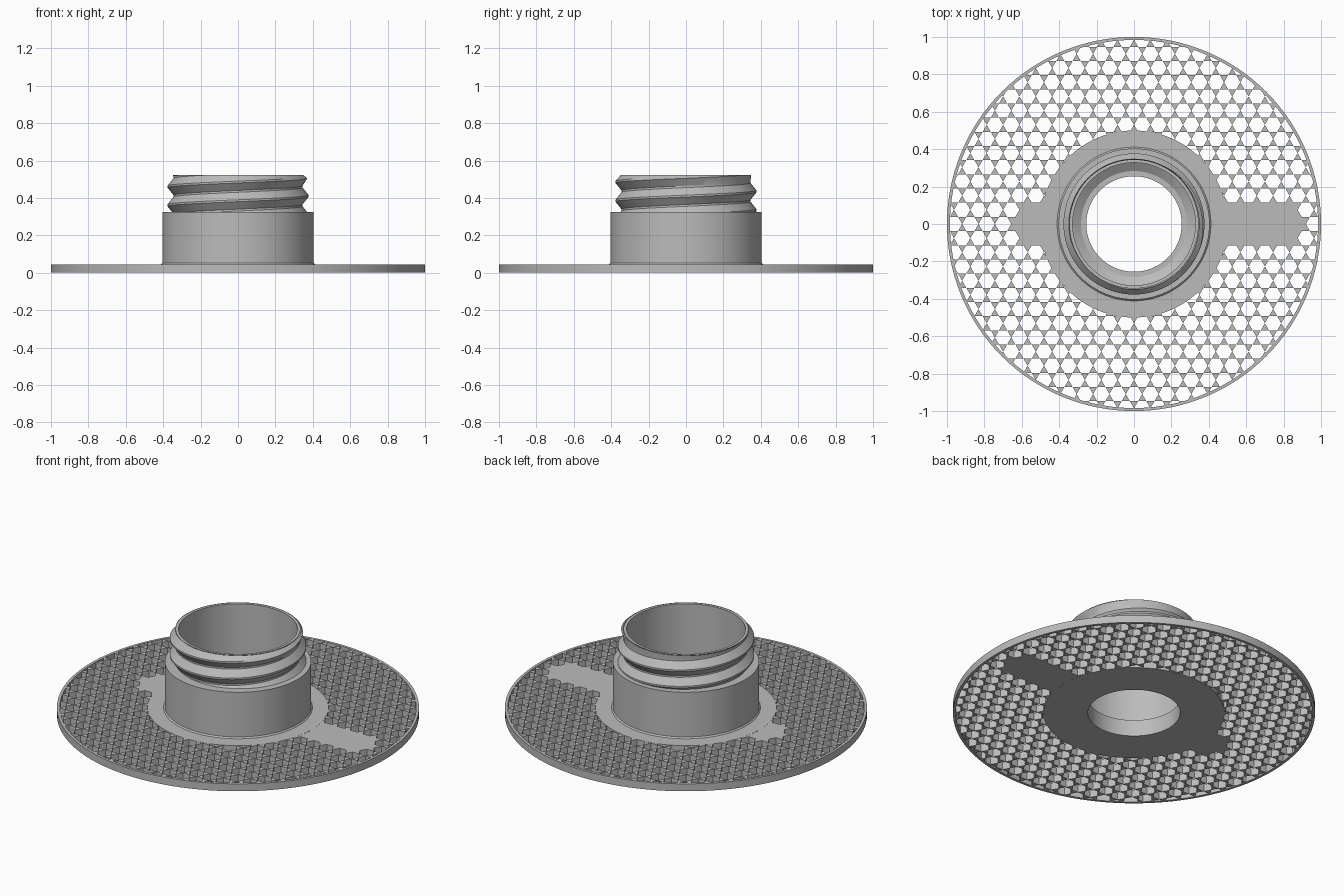
import bpy, bmesh, math
from mathutils import Matrix

cube = bpy.data.objects.get("Cube")
if cube:
    bpy.data.objects.remove(cube, do_unlink=True)

SEG = 128            # segments around every round part
PITCH = 0.0875       # honeycomb cell spacing
ROW = PITCH * math.sqrt(3) / 2
HOLE = 0.0437        # corner radius of one hole
PLATE = 0.045        # plate thickness
SHOULDER, TOP = 0.325, 0.523
ROOT, CREST = 0.345, 0.377
LEAD = 0.1           # thread rise per turn

grey = bpy.data.materials.new("light grey plastic")
grey.use_nodes = True
colour = (0.5, 0.5, 0.5, 1)
grey.diffuse_color = colour
grey.node_tree.nodes["Principled BSDF"].inputs["Base Color"].default_value = colour


def make_object(name, bm):
    mesh = bpy.data.meshes.new(name)
    bm.to_mesh(mesh)
    bm.free()
    mesh.materials.append(grey)
    obj = bpy.data.objects.new(name, mesh)
    bpy.context.collection.objects.link(obj)
    return obj


def activate(obj):
    bpy.ops.object.select_all(action='DESELECT')
    obj.select_set(True)
    bpy.context.view_layer.objects.active = obj


def smooth(obj):
    activate(obj)
    bpy.ops.object.shade_smooth_by_angle(angle=math.radians(25))


def skin(name, columns):
    """Join neighbouring columns of points with quads and weld the seam."""
    bm = bmesh.new()
    grid = [[bm.verts.new(p) for p in col] for col in columns]
    for a, b in zip(grid, grid[1:]):
        for i in range(len(a) - 1):
            bm.faces.new((a[i], b[i], b[i + 1], a[i + 1]))
    bmesh.ops.remove_doubles(bm, verts=bm.verts, dist=0.0003)
    return make_object(name, bm)


def polar(r, angle, z):
    return (r * math.cos(angle), r * math.sin(angle), z)


def lathe(name, profile):
    """Revolve a profile that runs upward on its outer side."""
    angles = [2 * math.pi * s / SEG for s in range(SEG + 1)]
    return skin(name, [[polar(r, a, z) for r, z in profile] for a in angles])


def ring(name, inner, outer, z0, z1):
    return lathe(name, [(inner, z0), (outer, z0), (outer, z1), (inner, z1), (inner, z0)])


# Hub: central disc, round body, shoulder, thin neck rim and stepped bore
neck_and_bore = [(ROOT, TOP), (0.328, TOP), (0.328, 0.13), (0.283, 0.1),
                 (0.255, 0.1), (0.255, 0)]
body = [(0.5, 0), (0.5, PLATE), (0.411, PLATE), (0.404, 0.053),
        (0.404, SHOULDER), (ROOT, SHOULDER)]
bm_hub = lathe("hub_body", [(0.255, 0)] + body)
smooth(bm_hub)
smooth(lathe("neck_bore", neck_and_bore))


# Screw thread: helical trapezoid ridge trimmed at the shoulder and the top
def thread_radius(z, angle):
    turn = (z - 0.41) / LEAD - angle / (2 * math.pi)
    off = abs(turn - round(turn))                # 0 at crest, 0.5 at root
    ridge = min(1, max(0, (0.45 - off) / 0.4))
    return min(ROOT + (CREST - ROOT) * ridge, ROOT + 0.003 + (TOP - z) * 1.2)


columns = []
for s in range(SEG + 1):
    angle = 2 * math.pi * s / SEG
    heights = [0.41 + LEAD * (k + f + s / SEG)
               for k in range(-3, 3) for f in (-0.45, -0.05, 0.05, 0.45)]
    heights = [min(TOP, max(SHOULDER, z)) for z in heights]
    columns.append([polar(thread_radius(z, angle), angle, z) for z in heights])
smooth(skin("screw_thread", columns))

# Outer rim of the flange
smooth(ring("flange_rim", 0.984, 1.0, 0, PLATE))

# Honeycomb flange: a ring plate pierced by hexagonal holes
flange = ring("honeycomb_flange", 0.4, 0.992, 0.0005, PLATE - 0.0005)
cut = bmesh.new()
for row in range(-14, 15):
    for col in range(-13, 14):
        x = PITCH * (col + 0.5 * (row % 2))
        y = ROW * row
        solid_tab = abs(row) < 2 and -0.63 < x < 0.9
        if solid_tab or not 0.455 < math.hypot(x, y) < 1.025:
            continue
        place = Matrix.Translation((x, y, PLATE / 2)) @ Matrix.Rotation(math.pi / 6, 4, 'Z')
        bmesh.ops.create_cone(cut, cap_ends=True, segments=6, radius1=HOLE,
                              radius2=HOLE, depth=0.2, matrix=place)
cutter = make_object("hole_cutter", cut)
cutter.hide_render = True
pierce = flange.modifiers.new("holes", 'BOOLEAN')
pierce.operation = 'DIFFERENCE'
pierce.solver = 'EXACT'
pierce.object = cutter
activate(flange)
bpy.ops.object.modifier_apply(modifier=pierce.name)
bpy.data.objects.remove(cutter, do_unlink=True)
